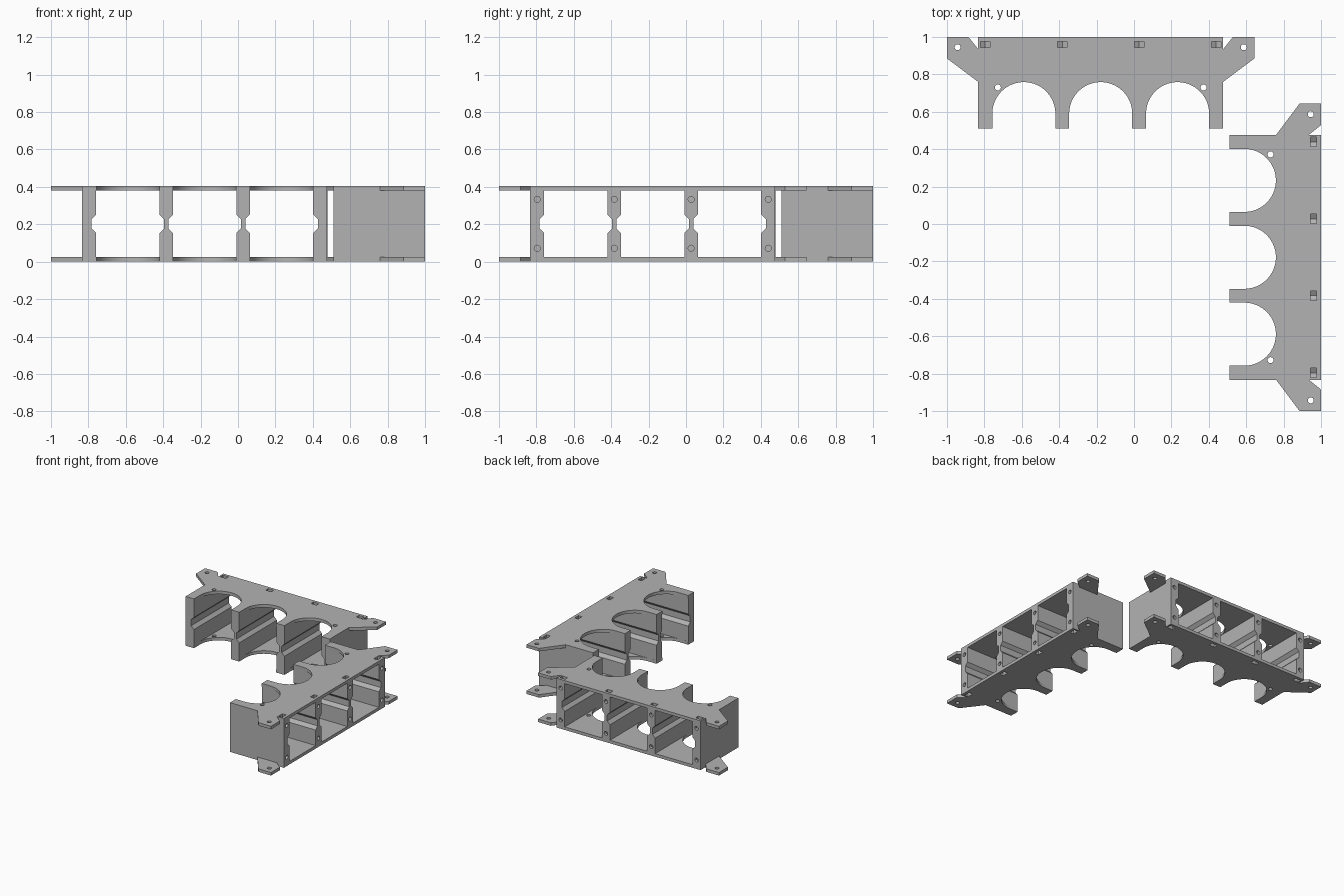
import bpy, bmesh, math
from mathutils import Matrix, Vector

cube = bpy.data.objects.get("Cube")
if cube:
    bpy.data.objects.remove(cube, do_unlink=True)

HEIGHT, PLATE = 0.405, 0.025
FRONT, BACK = 0.51, 1.0
END, EAR = 0.655, 0.822           # half lengths of the body and of the ears
PITCH, BAY, WALL = 0.411, 0.169, 0.0735
MID = HEIGHT / 2
bays = [-PITCH, 0, PITCH]
walls = [-0.6175, -PITCH / 2, PITCH / 2, 0.6175]

grey = bpy.data.materials.new("grey plastic")
grey.use_nodes = True
colour = (0.45, 0.45, 0.45, 1)
grey.diffuse_color = colour
grey.node_tree.nodes["Principled BSDF"].inputs["Base Color"].default_value = colour


def prism(name, outlines, axis, low, high):
    """Extrude 2D outlines along z, or x-z sections along y."""
    bm = bmesh.new()
    for outline in outlines:
        place = (lambda a, b: (a, b, low)) if axis == "z" else (lambda a, b: (a, low, b))
        face = bm.faces.new([bm.verts.new(place(a, b)) for a, b in outline])
        grown = bmesh.ops.extrude_face_region(bm, geom=[face])["geom"]
        step = Vector((0, 0, high - low)) if axis == "z" else Vector((0, high - low, 0))
        bmesh.ops.translate(bm, vec=step, verts=[g for g in grown if isinstance(g, bmesh.types.BMVert)])
    bmesh.ops.recalc_face_normals(bm, faces=bm.faces[:])
    mesh = bpy.data.meshes.new(name)
    bm.to_mesh(mesh)
    bm.free()
    mesh.materials.append(grey)
    obj = bpy.data.objects.new(name, mesh)
    bpy.context.collection.objects.link(obj)
    return obj


def mirror(points, centre=0):
    """Close a right-hand half outline with its mirror image."""
    return [(centre + a, b) for a, b in points] + [(centre - a, b) for a, b in reversed(points)]


def circle(a, b, r, n=24):
    return [(a + r * math.cos(math.tau * i / n), b + r * math.sin(math.tau * i / n)) for i in range(n)]


# Body blank with the four screw ears
body = prism("rear_bracket", [mirror([
    (END, FRONT), (END, 0.76), (EAR, 0.885), (EAR, BACK),
    (0.707, BACK), (END, 0.935), (END, BACK)])], "z", 0, HEIGHT)

# Open bays, with a groove down each side wall
bay_half = [(BAY, PLATE), (BAY, MID - 0.05), (BAY + 0.025, MID - 0.025),
            (BAY + 0.025, MID + 0.025), (BAY, MID + 0.05), (BAY, HEIGHT - PLATE)]
cutters = [prism("bay_cutter", [mirror(bay_half, c) for c in bays], "y", 0.4, 1.1)]

# Space between upper and lower ears
cutters.append(prism("ear_cutter", [
    [(s * (END + 0.0005), PLATE), (s, PLATE), (s, HEIGHT - PLATE), (s * (END + 0.0005), HEIGHT - PLATE)]
    for s in (-1, 1)], "y", 0.4, 1.1))

# Round-ended scallops in both plates
r = BAY - 0.0005
arch = [(r, 0.4)] + [(r * math.cos(t), 0.59 + r * math.sin(t))
                     for t in (math.pi / 2 * i / 20 for i in range(20))]
cutters.append(prism("scallop_cutter", [mirror(arch + [(0.0005, 0.59 + r)], c) for c in bays], "z", -0.1, 0.5))

# Screw holes through plates and ears
cutters.append(prism("plate_hole_cutter", [
    circle(s * a, b, 0.016) for s in (-1, 1) for a, b in ((0.765, 0.945), (0.55, 0.73))], "z", -0.1, 0.5))

# Blind bolt holes in the back edges, and nut slots with pointed floors
bolt_z = (0.072, HEIGHT - 0.072)
cutters.append(prism("bolt_hole_cutter", [
    circle(w, z, 0.016) for w in walls for z in bolt_z], "y", 0.9, 1.1))
slots = []
for w in walls:
    for z, out in zip(bolt_z, (-1, 1)):
        slots.append([(w - 0.025, z + out * 0.2), (w - 0.025, z - out * 0.0145), (w, z - out * 0.029),
                      (w + 0.025, z - out * 0.0145), (w + 0.025, z + out * 0.2)])
cutters.append(prism("nut_slot_cutter", slots, "y", 0.943, 0.976))

for cutter in cutters:
    cutter.hide_render = True
    mod = body.modifiers.new(cutter.name, "BOOLEAN")
    mod.operation, mod.solver, mod.object = "DIFFERENCE", "EXACT", cutter

# Bake the cuts and drop the cutters
graph = bpy.context.evaluated_depsgraph_get()
baked = bpy.data.meshes.new_from_object(body.evaluated_get(graph))
body.modifiers.clear()
body.data = baked
for cutter in cutters:
    bpy.data.objects.remove(cutter, do_unlink=True)

bpy.ops.object.select_all(action="DESELECT")
body.select_set(True)
bpy.context.view_layer.objects.active = body
bpy.ops.object.shade_smooth_by_angle(angle=math.radians(25))

# Second bracket is a quarter turn of the first
side = body.copy()
side.name = "left_bracket"
bpy.context.collection.objects.link(side)
body.location = (EAR - 1, 0, 0)
side.matrix_world = Matrix.Translation((0, EAR - 1, 0)) @ Matrix.Rotation(-math.pi / 2, 4, "Z")
